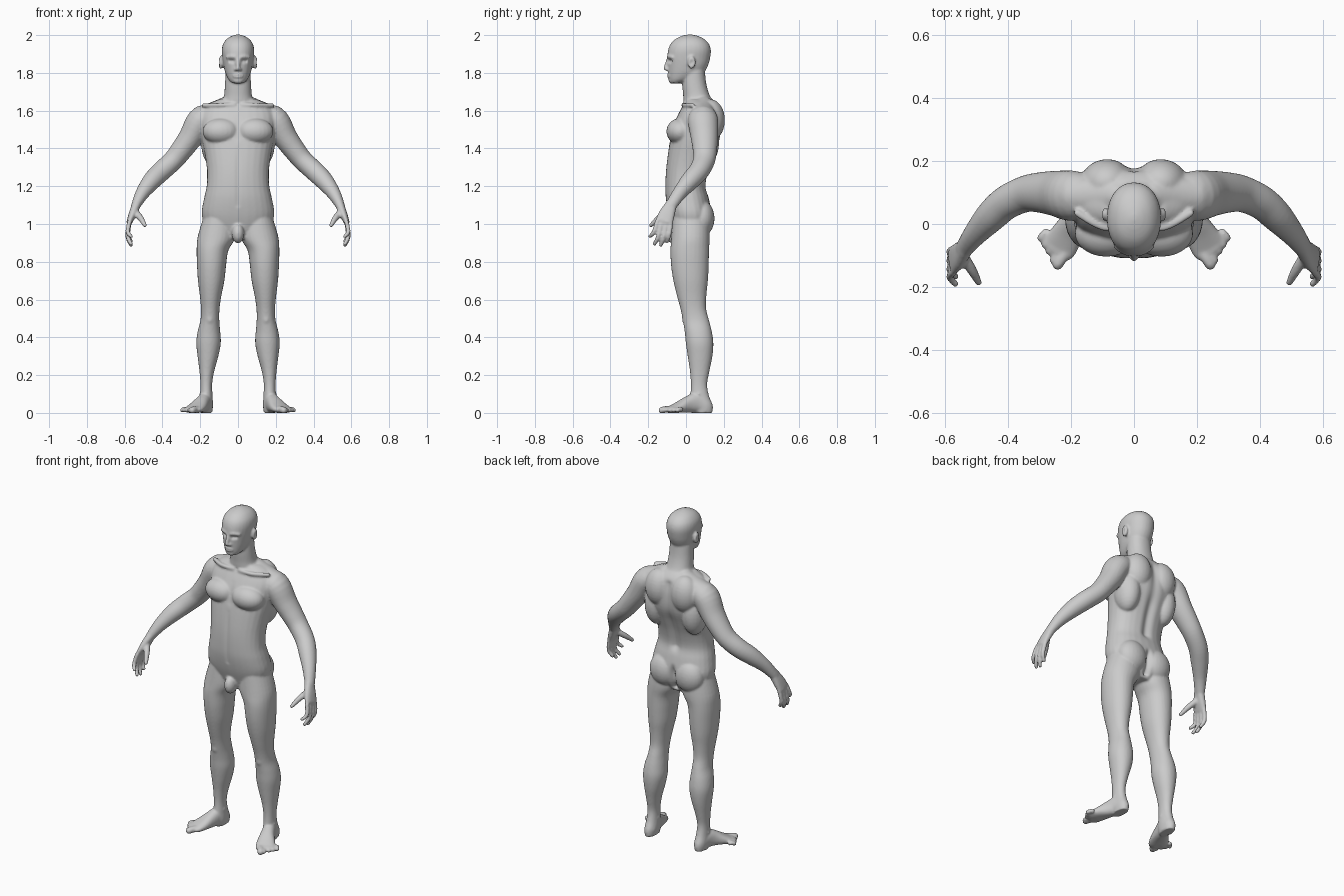
import bpy, bmesh, math
from mathutils import Vector, Matrix
from mathutils.geometry import intersect_point_line

bm = bmesh.new()
N = 28


def spline(rows, steps=4):
    """Catmull-Rom through rows of numbers."""
    out = []
    for i in range(len(rows) - 1):
        p0, p1 = rows[max(i - 1, 0)], rows[i]
        p2, p3 = rows[i + 1], rows[min(i + 2, len(rows) - 1)]
        for s in range(steps):
            t = s / steps
            out.append([0.5 * (2 * b + (c - a) * t + (2 * a - 5 * b + 4 * c - d) * t * t
                               + (3 * b - a - 3 * c + d) * t ** 3)
                        for a, b, c, d in zip(p0, p1, p2, p3)])
    return out + [list(rows[-1])]


def skin(rings, power, sx):
    """Close a list of (centre, u axis, v axis) rings into a solid."""
    loops = []
    for c, u, v in rings:
        loop = []
        for k in range(N):
            a = 2 * math.pi * k / N
            x, y = math.cos(a), math.sin(a)
            x = math.copysign(abs(x) ** (2 / power), x)
            y = math.copysign(abs(y) ** (2 / power), y)
            p = c + u * x + v * y
            loop.append(bm.verts.new((p.x * sx, p.y, p.z)))
        loops.append(loop)
    for a, b in zip(loops, loops[1:]):
        for k in range(N):
            bm.faces.new((a[k], a[k - 1], b[k - 1], b[k]))
    bm.faces.new(loops[0])
    bm.faces.new(loops[-1])


def column(rows, power=2.2, mirror=False):
    """Upright form; rows are z, centre x, half width, front y, back y."""
    rings = [(Vector((cx, (f + b) / 2, z)), Vector((w, 0, 0)), Vector((0, (b - f) / 2, 0)))
             for z, cx, w, f, b in spline(rows)]
    for sx in (1, -1) if mirror else (1,):
        skin(rings, power, sx)


def tube(rows, ref=(0, 1, 0), power=2.0, mirror=True):
    """Rounded limb along a path; rows are x, y, z, half thickness, half width along ref."""
    pts = spline(rows)
    ref = Vector(ref)
    rings = []
    for i, r in enumerate(pts):
        t = (Vector(pts[min(i + 1, len(pts) - 1)][:3]) - Vector(pts[max(i - 1, 0)][:3])).normalized()
        v = (ref - t * ref.dot(t)).normalized()
        rings.append((Vector(r[:3]), v.cross(t) * r[3], v * r[4], t))

    def cap(ring, sign):
        c, u, v, t = ring
        h = min(u.length, v.length) * sign
        return [(c + t * h * math.sin(a), u * math.cos(a), v * math.cos(a)) for a in (0.4, 0.8, 1.2, 1.45)]
    body = cap(rings[0], -1)[::-1] + [r[:3] for r in rings] + cap(rings[-1], 1)
    for sx in (1, -1) if mirror else (1,):
        skin(body, power, sx)


def blob(c, r):
    """Muscle mass: ellipsoid, mirrored when off centre."""
    for sx in (1, -1) if c[0] else (1,):
        m = Matrix.Translation((c[0] * sx, c[1], c[2])) @ Matrix.Diagonal((*r, 1))
        bmesh.ops.create_uvsphere(bm, u_segments=24, v_segments=16, radius=1, matrix=m)


# torso
column([(.92, 0, .09, -.05, .09), (.98, 0, .165, -.07, .125), (1.05, 0, .192, -.092, .135),
        (1.13, 0, .181, -.107, .122), (1.2, 0, .166, -.11, .106), (1.28, 0, .164, -.107, .12),
        (1.36, 0, .174, -.098, .148), (1.44, 0, .19, -.085, .178), (1.52, 0, .2, -.068, .188),
        (1.58, 0, .2, -.042, .185), (1.63, 0, .165, -.015, .165), (1.66, 0, .1, 0, .14)], 2.3)
blob((.088, -.03, 1.49), (.1, .074, .07))       # chest
blob((.125, .09, 1.43), (.07, .085, .13))       # side of back
blob((.085, .13, 1.55), (.085, .076, .11))      # shoulder blades
blob((.085, .085, 1.03), (.09, .066, .095))     # buttocks
blob((0, -.07, .95), (.033, .042, .052))        # groin
tube([(.06, .09, 1.645, .032, .045), (.13, .09, 1.612, .035, .055), (.2, .09, 1.58, .045, .055)])
tube([(.02, -.012, 1.63, .011, .011), (.1, -.01, 1.63, .011, .011), (.18, .035, 1.628, .012, .012)])

# neck and head
column([(1.58, 0, .085, 0, .17), (1.64, 0, .086, -.013, .15), (1.68, 0, .074, -.015, .126),
        (1.74, 0, .069, -.02, .108), (1.81, 0, .066, -.02, .1)])
column([(1.745, 0, .03, -.082, -.03), (1.765, 0, .05, -.09, .03), (1.8, 0, .067, -.094, .092),
        (1.84, 0, .077, -.096, .117), (1.88, 0, .083, -.099, .128), (1.92, 0, .086, -.095, .132),
        (1.953, 0, .079, -.082, .122), (1.98, 0, .059, -.055, .096), (1.996, 0, .032, -.02, .06),
        (2.003, 0, .008, .01, .03)], 2.15)
tube([(0, -.096, 1.872, .008, .008), (0, -.105, 1.84, .01, .01), (0, -.108, 1.822, .013, .011)], mirror=False)
blob((.011, -.098, 1.818), (.01, .011, .008))   # nostrils
blob((0, -.09, 1.785), (.026, .012, .012))      # lips
blob((0, -.073, 1.76), (.028, .02, .018))       # chin
tube([(.014, -.094, 1.884, .008, .008), (.035, -.089, 1.887, .008, .008), (.058, -.072, 1.882, .008, .008)],
     ref=(0, 0, 1))
blob((.091, .03, 1.855), (.013, .021, .034))    # ears

# legs
column([(1.03, .1, .085, -.07, .12), (.93, .114, .1, -.078, .125), (.86, .135, .084, -.082, .122),
        (.78, .14, .077, -.079, .12), (.7, .142, .07, -.067, .116), (.62, .145, .057, -.048, .108),
        (.55, .147, .049, -.029, .107), (.49, .149, .05, -.017, .122), (.43, .154, .06, -.007, .137),
        (.37, .156, .065, -.001, .145), (.3, .159, .055, .009, .14), (.22, .165, .039, .021, .124),
        (.15, .168, .031, .026, .112), (.09, .168, .033, .023, .122), (.04, .168, .036, .02, .142),
        (.0, .168, .031, .03, .14)], 2.1, True)
blob((.149, .005, .5), (.027, .026, .04))       # kneecaps
blob((.168, .067, .1), (.037, .02, .02))        # ankles

# feet and toes
tube([(.167, .1, .036, .034, .036), (.176, .055, .052, .036, .052), (.192, .01, .044, .041, .044),
      (.214, -.035, .03, .051, .03), (.234, -.07, .019, .055, .021), (.244, -.085, .017, .05, .017)],
     ref=(0, 0, 1), power=2.3)
for i in range(5):
    f = i / 4
    r = .018 if i == 0 else .0125
    bx, by = .214 + .066 * f, -.085 + .06 * f
    tx, ty = .242 + .054 * f, -.128 + .083 * f - (.008 if i == 1 else 0)
    tube([(bx, by, .018, r, r), ((bx + tx) / 2, (by + ty) / 2, .019, r, r), (tx, ty, .014, r, r)], ref=(0, 0, 1))

# arms
tube([(.15, .09, 1.57, .065, .07), (.2, .09, 1.545, .072, .08), (.25, .097, 1.46, .064, .072),
      (.3, .1, 1.39, .058, .064), (.345, .095, 1.335, .054, .058), (.405, .068, 1.28, .053, .054),
      (.455, .023, 1.23, .049, .05), (.505, -.033, 1.165, .037, .038), (.54, -.078, 1.1, .025, .031)])

# hands
tube([(.535, -.075, 1.11, .024, .029), (.557, -.1, 1.055, .021, .042), (.573, -.115, 1.015, .016, .046)], power=2.4)
tube([(.545, -.1, 1.065, .019, .019), (.515, -.145, 1.03, .016, .016), (.493, -.186, .993, .011, .011)])
fingers = [(-.152, -.19, .935), (-.128, -.167, .895), (-.103, -.134, .888), (-.079, -.1, .908)]
for by, ty, tz in fingers:
    tube([(.573, by, 1.015, .012, .0125), (.584, by * .55 + ty * .45, tz * .55 + .445, .012, .012),
          (.566, ty, tz, .0105, .0105)])

# fuse all masses into one skin
bmesh.ops.recalc_face_normals(bm, faces=bm.faces)
mesh = bpy.data.meshes.new("human_body")
bm.to_mesh(mesh)
bm.free()
body = bpy.data.objects.new("human_body", mesh)
bpy.context.collection.objects.link(body)
bpy.context.view_layer.objects.active = body
body.select_set(True)
fuse = body.modifiers.new("fuse", 'REMESH')
fuse.mode = 'VOXEL'
fuse.voxel_size = .0062
soft = body.modifiers.new("soften", 'SMOOTH')
soft.factor = .5
soft.iterations = 5
for name in ("fuse", "soften"):
    bpy.ops.object.modifier_apply(modifier=name)

# sculpted grooves: start, end, radius, push
grooves = [
    ((0, .19, 1.6), (0, .11, 1.2), .025, (0, -.016, 0)),           # spine
    ((0, .15, 1.08), (0, .11, .95), .016, (0, -.025, 0)),          # seat cleft
    ((0, -.07, 1.57), (0, -.1, 1.46), .016, (0, .01, 0)),          # breastbone
    ((0, -.105, 1.4), (0, -.11, 1.1), .012, (0, .005, 0)),         # belly line
    ((.025, -.092, 1.863), (.043, -.086, 1.863), .01, (0, .012, 0)),   # eye sockets
    ((0, -.1, 1.785), (.02, -.095, 1.785), .005, (0, .004, 0)),    # mouth
    ((.1, .03, 1.857), (.1, .028, 1.85), .01, (-.008, 0, 0)),      # ear bowls
]
for v in body.data.vertices:
    side = -1 if v.co.x < 0 else 1
    p = Vector((abs(v.co.x), v.co.y, v.co.z))
    move = Vector()
    for a, b, r, push in grooves:
        a, b = Vector(a), Vector(b)
        if not min(a.z, b.z) - 3 * r < p.z < max(a.z, b.z) + 3 * r:
            continue
        q, t = intersect_point_line(p, a, b)
        q = a if t < 0 else b if t > 1 else q
        move += Vector(push) * math.exp(-((p - q).length / r) ** 2)
    p += move
    v.co = (p.x * side, p.y, max(p.z, 0))
bpy.ops.object.shade_smooth()
